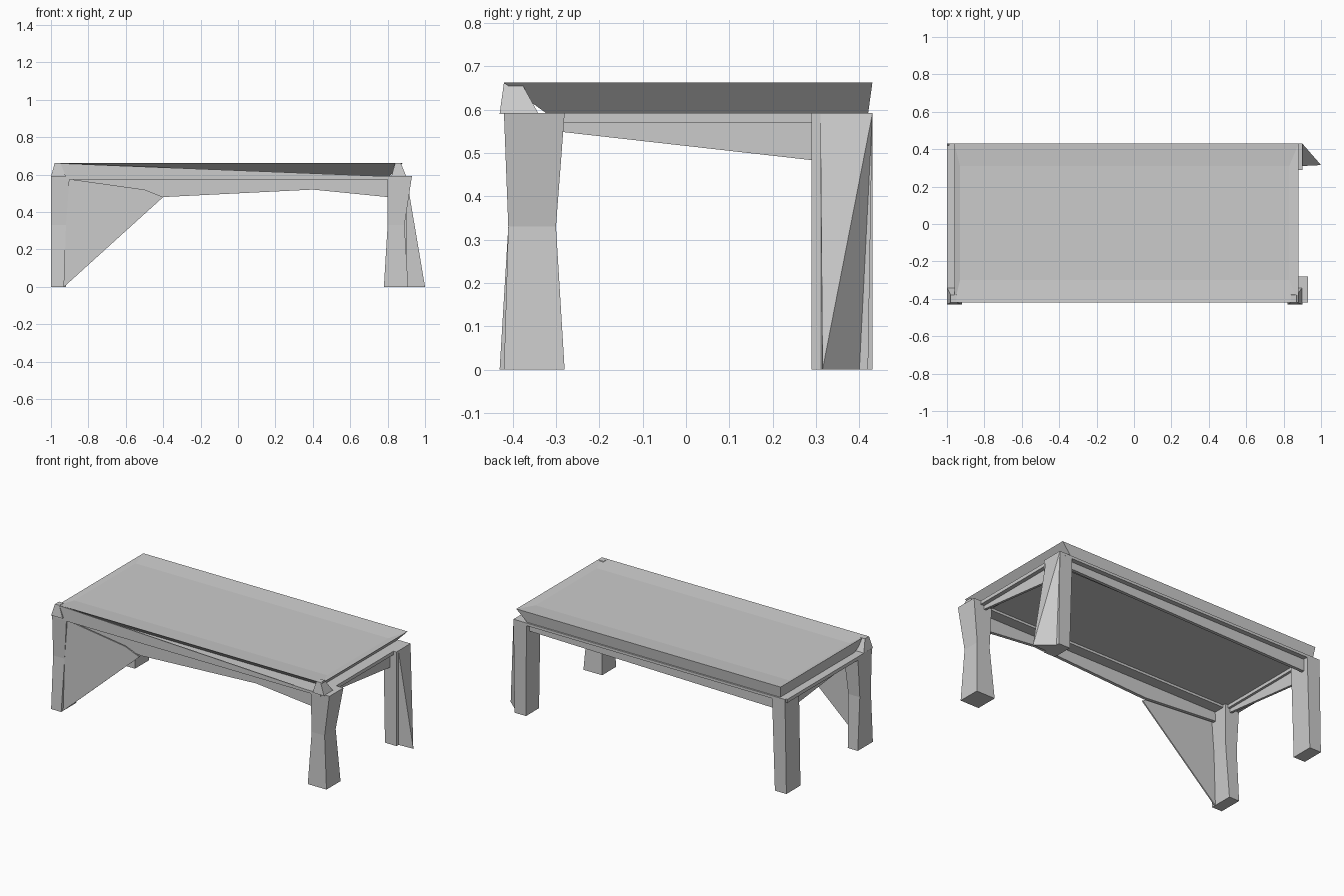
import bpy

cube = bpy.data.objects.get("Cube")
if cube:
    bpy.data.objects.remove(cube, do_unlink=True)

grey = bpy.data.materials.new("plain grey")
grey.use_nodes = True
colour = (0.6, 0.6, 0.6, 1)
grey.diffuse_color = colour
grey.node_tree.nodes["Principled BSDF"].inputs["Base Color"].default_value = colour


def make(name, verts, faces):
    mesh = bpy.data.meshes.new(name)
    mesh.from_pydata(verts, [], faces)
    mesh.materials.append(grey)
    obj = bpy.data.objects.new(name, mesh)
    bpy.context.scene.collection.objects.link(obj)
    return obj


def loft(name, *levels):
    """Closed flat-sided block through rectangles (x0, x1, y0, y1, z), bottom to top."""
    verts, faces = [], [(3, 2, 1, 0)]
    for x0, x1, y0, y1, z in levels:
        verts += [(x0, y0, z), (x1, y0, z), (x1, y1, z), (x0, y1, z)]
    for k in range(0, 4 * len(levels) - 4, 4):
        for i in range(4):
            j = (i + 1) % 4
            faces.append((k + i, k + j, k + j + 4, k + i + 4))
    n = len(verts)
    faces.append((n - 4, n - 3, n - 2, n - 1))
    return make(name, verts, faces)


def plate(name, outline, y, depth):
    """Upright plate with an (x, z) outline."""
    n = len(outline)
    verts = [(x, y, z) for x, z in outline] + [(x, y + depth, z) for x, z in outline]
    faces = [tuple(range(n)), tuple(reversed(range(n, 2 * n)))]
    faces += [(i, i + n, (i + 1) % n + n, (i + 1) % n) for i in range(n)]
    return make(name, verts, faces)


# Table top: undercut edges and a very shallow dished panel
loft("table_top", (-0.95, 0.81, -0.32, 0.42, 0.59), (-0.96, 0.88, -0.42, 0.43, 0.662),
     (-0.93, 0.83, -0.30, 0.31, 0.652))

# Sliver across the front of the undercut
plate("front_fascia", [(-0.98, 0.59), (0.82, 0.59), (-0.95, 0.66)], -0.42, 0.006)

# Ledge under the top, joining the legs
for name, y0, y1 in (("front_rail", -0.42, -0.30), ("back_rail", 0.31, 0.43)):
    loft(name, (-0.98, 0.87, y0, y1, 0.575), (-0.98, 0.87, y0, y1, 0.592))
for name, x0, x1 in (("left_rail", 0.80, 0.88), ("right_rail", -1.0, -0.92)):
    loft(name, (x0, x1, -0.40, 0.42, 0.57), (x0, x1, -0.40, 0.42, 0.592))

# Aprons with uneven lower edges
apron = [(-0.97, 0.59), (-0.92, 0.52), (-0.40, 0.48), (0.40, 0.52), (0.80, 0.48), (0.82, 0.59)]
plate("front_apron", apron, -0.39, 0.02)
plate("back_apron", [(-0.94, 0.59), (-0.94, 0.50), (0.84, 0.53), (0.84, 0.59)], 0.38, 0.02)
for name, x in (("left_apron", 0.84), ("right_apron", -0.95)):
    a, b = (-0.30, 0.55), (0.32, 0.48)
    verts = [(x + t, y, z) for t in (0, 0.015)
             for y, z in (a, b, (0.32, 0.59), (-0.30, 0.59))]
    make(name, verts, [(3, 2, 1, 0), (4, 5, 6, 7), (0, 1, 5, 4),
                       (1, 2, 6, 5), (2, 3, 7, 6), (3, 0, 4, 7)])

# Legs, slightly waisted at the front
loft("front_left_leg", (0.78, 0.91, -0.42, -0.28, 0), (0.80, 0.89, -0.41, -0.30, 0.33),
     (0.80, 0.93, -0.42, -0.28, 0.592))
loft("back_left_leg", (0.82, 0.90, 0.29, 0.42, 0), (0.81, 0.90, 0.29, 0.43, 0.592))
loft("front_right_leg", (-1.0, -0.93, -0.43, -0.28, 0), (-1.0, -0.92, -0.41, -0.30, 0.33),
     (-1.0, -0.90, -0.42, -0.28, 0.592))
loft("back_right_leg", (-1.0, -0.92, 0.29, 0.43, 0), (-0.99, -0.90, 0.29, 0.43, 0.592))

# Pointed fin flaring from the back left leg
make("back_left_fin",
     [(0.90, 0.31, 0), (0.90, 0.40, 0), (0.90, 0.43, 0.59), (0.90, 0.31, 0.59), (1.0, 0.315, 0)],
     [(0, 3, 2, 1), (0, 1, 4), (1, 2, 4), (2, 3, 4), (3, 0, 4)])

# Large triangular brace on the front corner
plate("corner_brace", [(-1.0, 0.0), (-0.93, 0.0), (-0.40, 0.48), (-0.50, 0.52), (-1.0, 0.59)],
      -0.41, 0.008)

# Pointed corner pieces beside the front of the rim
for name, x in (("front_right_corner", -0.97), ("front_left_corner", 0.85)):
    loft(name, (x - 0.03, x + 0.05, -0.43, -0.34, 0.59),
         (x - 0.01, x + 0.02, -0.42, -0.38, 0.662))
